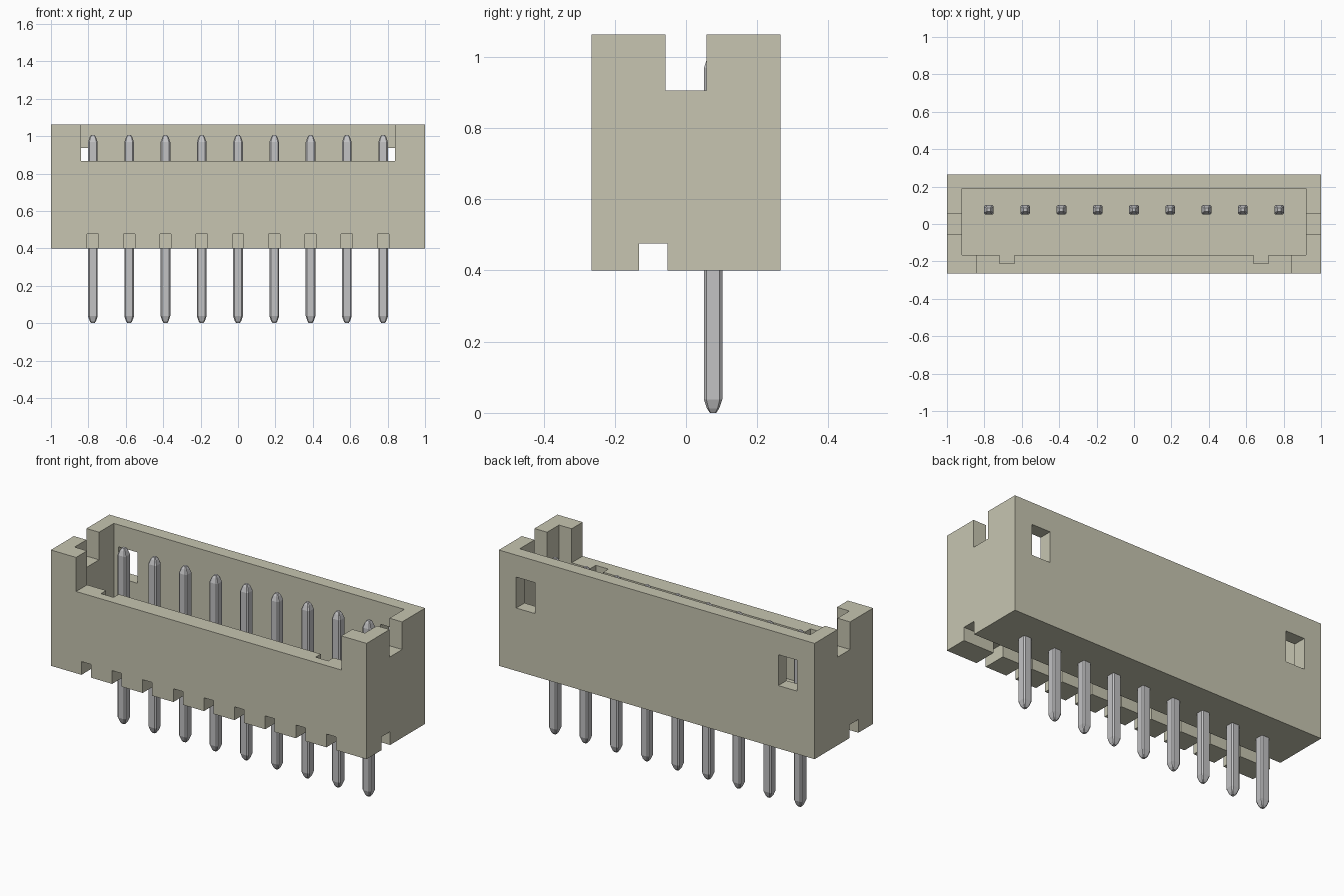
import bpy, bmesh

cube = bpy.data.objects.get("Cube")
if cube:
    bpy.data.objects.remove(cube, do_unlink=True)


def material(name, rgb):
    m = bpy.data.materials.new(name)
    m.use_nodes = True
    m.diffuse_color = (*rgb, 1)
    m.node_tree.nodes["Principled BSDF"].inputs["Base Color"].default_value = (*rgb, 1)
    return m


ivory = material("ivory plastic", (0.57, 0.56, 0.44))
tin = material("tin plate", (0.54, 0.54, 0.55))


def box(name, x, y, z, mat=ivory):
    bm = bmesh.new()
    bmesh.ops.create_cube(bm, size=1)
    for v in bm.verts:
        v.co = [lo + (c + 0.5) * (hi - lo) for c, (lo, hi) in zip(v.co, (x, y, z))]
    mesh = bpy.data.meshes.new(name)
    bm.to_mesh(mesh)
    bm.free()
    mesh.materials.append(mat)
    ob = bpy.data.objects.new(name, mesh)
    bpy.context.collection.objects.link(ob)
    return ob


HALF_Y, BASE, TOP = 0.265, 0.4, 1.063
FLOOR = 0.57
PINS = [(i - 4) * 0.194 for i in range(9)]
housing = box("housing", (-1, 1), (-HALF_Y, HALF_Y), (BASE, TOP))


def cut(name, x, y, z):
    cutter = box(name + "_cutter", x, y, z)
    cutter.hide_render = True
    mod = housing.modifiers.new(name, 'BOOLEAN')
    mod.operation = 'DIFFERENCE'
    mod.solver = 'EXACT'
    mod.object = cutter
    bpy.context.view_layer.objects.active = housing
    bpy.ops.object.modifier_apply(modifier=name)
    bpy.data.objects.remove(cutter, do_unlink=True)


# Open cavity, low front wall and slots in the end walls
cut("cavity", (-0.92, 0.92), (-0.165, 0.19), (FLOOR, 1.2))
cut("front_opening", (-0.84, 0.84), (-0.4, -0.1), (0.868, 1.2))
cut("end_slots", (-1.2, 1.2), (-0.057, 0.057), (0.905, 1.2))

# Keyways inside the front wall and latch windows through the back wall
for side in (-1, 1):
    cut("keyway", sorted((side * 0.64, side * 0.72)), (-0.212, -0.1), (FLOOR, 1.0))
    cut("latch_window", sorted((side * 0.77, side * 0.89)), (0.1, 0.4), (0.76, 0.937))

# Underside channel and the notches that open it to the front
cut("channel", (-1.2, 1.2), (-0.132, -0.052), (0.2, 0.476))
for x in PINS:
    cut("notch", (x - 0.03, x + 0.03), (-0.4, -0.1), (0.2, 0.476))


# Contact pins: stacked eight-sided sections with tapered tips
def pin(name, x, y):
    bm = bmesh.new()
    rings = []
    for z, r in ((0, 0.009), (0.012, 0.017), (0.038, 0.026),
                 (0.968, 0.026), (0.994, 0.017), (1.006, 0.009)):
        c = r * 0.72
        corners = [(r, c), (c, r), (-c, r), (-r, c), (-r, -c), (-c, -r), (c, -r), (r, -c)]
        rings.append([bm.verts.new((x + a, y + b, z)) for a, b in corners])
    for low, high in zip(rings, rings[1:]):
        for i in range(8):
            j = (i + 1) % 8
            bm.faces.new((low[i], low[j], high[j], high[i]))
    bm.faces.new(rings[0][::-1])
    bm.faces.new(rings[-1])
    mesh = bpy.data.meshes.new(name)
    bm.to_mesh(mesh)
    bm.free()
    mesh.materials.append(tin)
    bpy.context.collection.objects.link(bpy.data.objects.new(name, mesh))


for n, x in enumerate(PINS, 1):
    pin(f"pin_{n}", x, 0.076)
